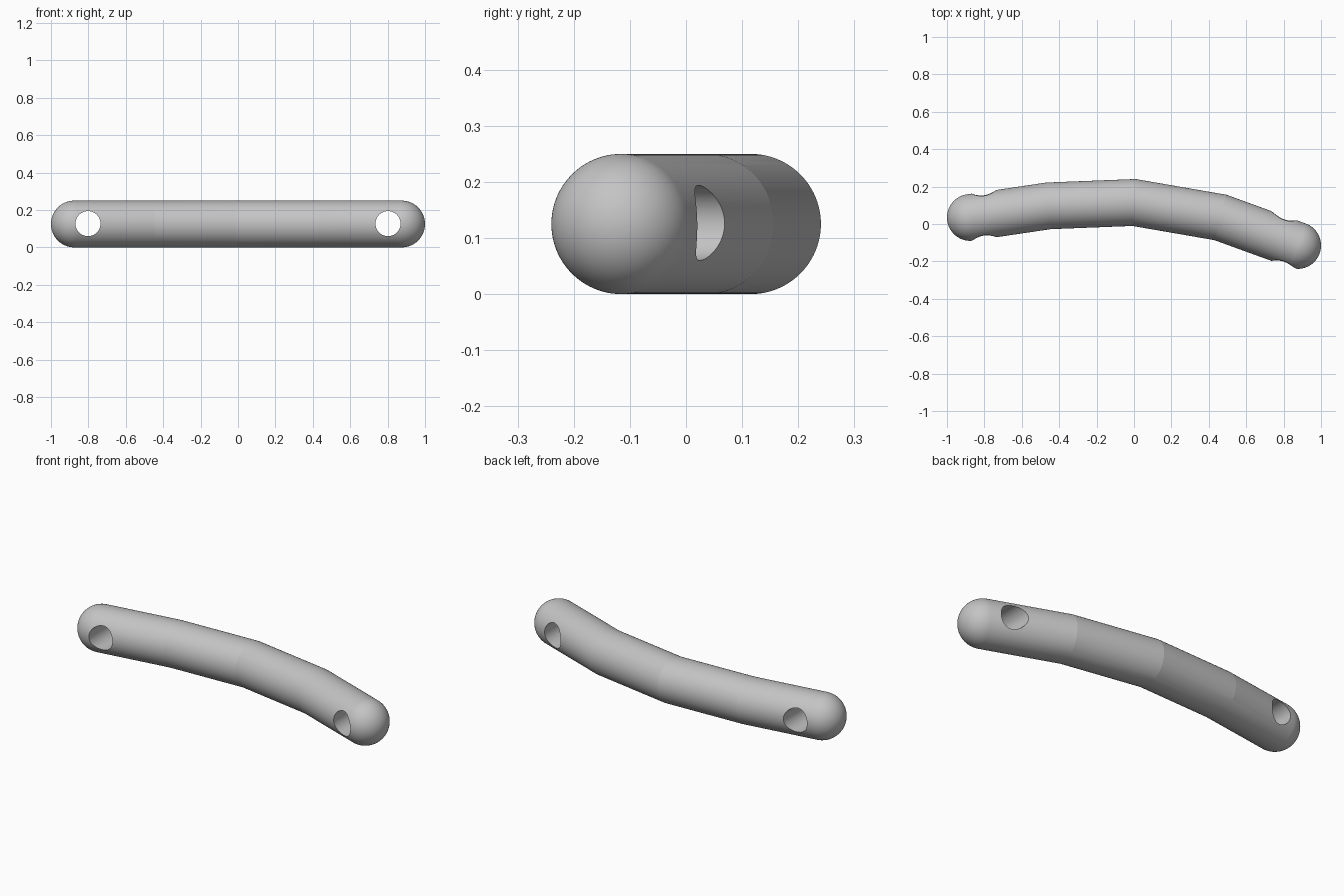
import bpy
import bmesh
import math
from mathutils import Vector

cube = bpy.data.objects.get("Cube")
if cube:
    bpy.data.objects.remove(cube, do_unlink=True)

RADIUS = 0.125
SIDES = 96
CAP_RINGS = 24
UP = Vector((0, 0, 1))

grey = bpy.data.materials.new("Light grey")
grey.use_nodes = True
grey.diffuse_color = (0.55, 0.55, 0.55, 1)
grey.node_tree.nodes["Principled BSDF"].inputs["Base Color"].default_value = grey.diffuse_color

# Centre line of the bent bar, left to right in four straight runs
path = [Vector((x, y, RADIUS)) for x, y in
        ((-0.875, 0.035), (-0.457, 0.097), (0, 0.115), (0.462, 0.035), (0.875, -0.115))]
runs = [(b - a).normalized() for a, b in zip(path, path[1:])]

bm = bmesh.new()


def ring(centre, direction, radius, stretch=1.0):
    """Circle of vertices across the given direction, stretched sideways for mitres."""
    side = UP.cross(direction).normalized() * stretch
    angles = [math.tau * i / SIDES for i in range(SIDES)]
    return [bm.verts.new(centre + radius * (side * math.cos(a) + UP * math.sin(a)))
            for a in angles]


def cap_rings(centre, direction, sign):
    """Hemisphere rings from the equator outwards."""
    steps = [math.pi / 2 * i / CAP_RINGS for i in range(CAP_RINGS)]
    return [ring(centre + direction * sign * RADIUS * math.sin(t), direction,
                 RADIUS * math.cos(t)) for t in steps]


# Rounded ends and mitred joints
rings = cap_rings(path[0], runs[0], -1)[::-1]
for point, before, after in zip(path[1:-1], runs, runs[1:]):
    middle = (before + after).normalized()
    rings.append(ring(point, middle, RADIUS, 1 / middle.dot(before)))
rings += cap_rings(path[-1], runs[-1], 1)

for a, b in zip(rings, rings[1:]):
    for i in range(SIDES):
        j = (i + 1) % SIDES
        bm.faces.new((a[i], a[j], b[j], b[i]))
tips = ((rings[0], path[0] - runs[0] * RADIUS), (rings[-1], path[-1] + runs[-1] * RADIUS))
for loop, tip in tips:
    pole = bm.verts.new(tip)
    for i in range(SIDES):
        bm.faces.new((loop[i], loop[(i + 1) % SIDES], pole))
bmesh.ops.recalc_face_normals(bm, faces=bm.faces)

mesh = bpy.data.meshes.new("bent_bar")
bm.to_mesh(mesh)
bm.free()
mesh.materials.append(grey)
bar = bpy.data.objects.new("bent_bar", mesh)
bpy.context.collection.objects.link(bar)

# Round holes straight through from front to back near each end
for side in (-1, 1):
    bpy.ops.mesh.primitive_cylinder_add(vertices=SIDES, radius=0.067, depth=1,
                                        location=(side * 0.802, 0, 0.127),
                                        rotation=(math.pi / 2, 0, 0))
    cutter = bpy.context.object
    cutter.name = "hole_cutter"
    cutter.hide_render = True
    cutter.data.materials.append(grey)
    cut = bar.modifiers.new("hole", 'BOOLEAN')
    cut.operation = 'DIFFERENCE'
    cut.solver = 'EXACT'
    cut.object = cutter
    bpy.context.view_layer.objects.active = bar
    bpy.ops.object.modifier_apply(modifier=cut.name)
    bpy.data.objects.remove(cutter, do_unlink=True)

# Smooth tube with crisp joints and hole rims
bpy.ops.object.select_all(action='DESELECT')
bar.select_set(True)
bpy.context.view_layer.objects.active = bar
bpy.ops.object.shade_smooth_by_angle(angle=math.radians(5))
